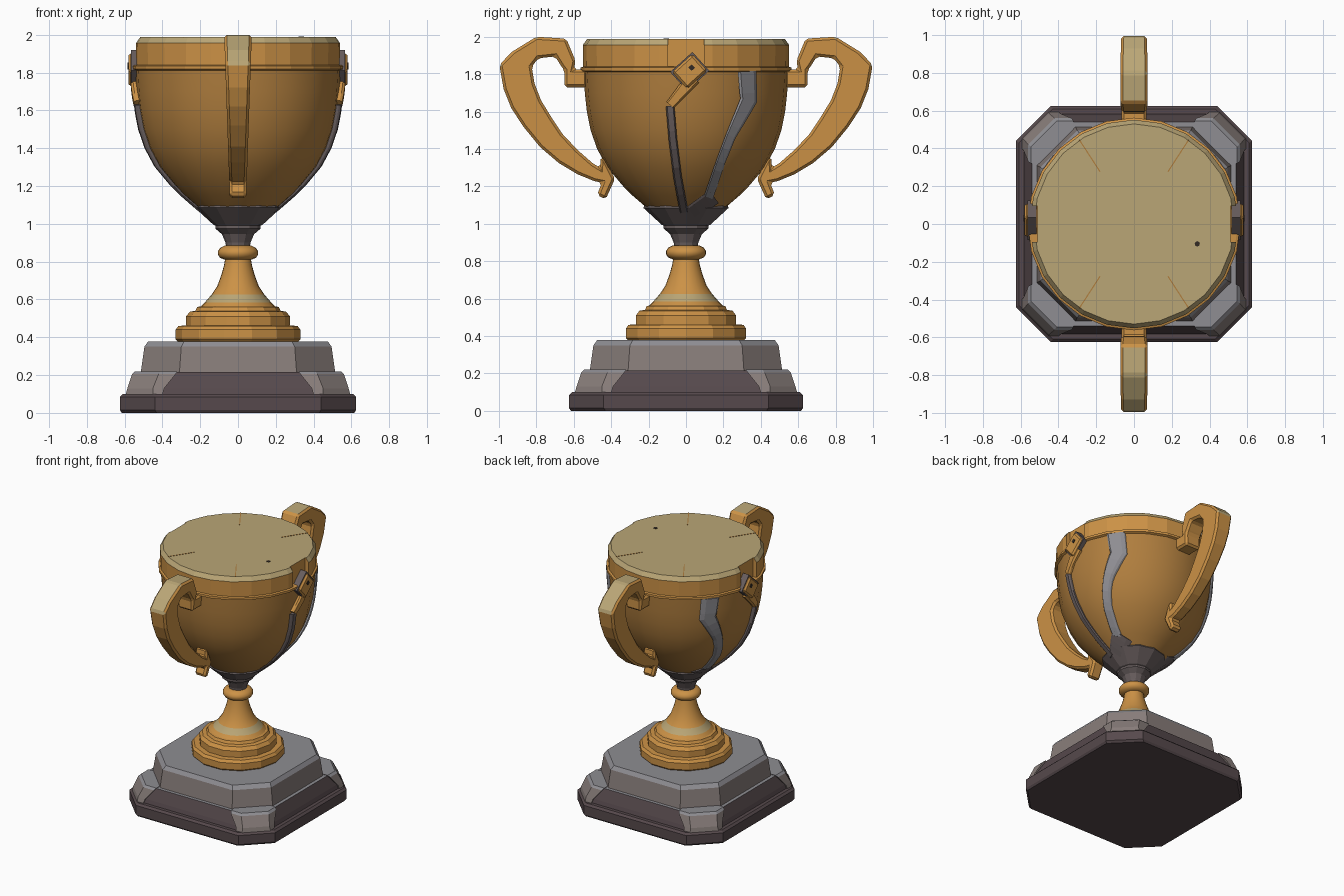
import bpy, bmesh, math
from mathutils import Vector, Matrix

if "Cube" in bpy.data.objects:
    bpy.data.objects.remove(bpy.data.objects["Cube"])


def mat(name, r, g, b):
    m = bpy.data.materials.new(name)
    m.diffuse_color = [((c / 255 + 0.055) / 1.055) ** 2.4 for c in (r, g, b)] + [1]
    m.use_nodes = True
    m.node_tree.nodes["Principled BSDF"].inputs["Base Color"].default_value = m.diffuse_color
    return m


GOLD = mat("gold", 204, 146, 70)
BOWL = mat("deep_gold", 176, 126, 62)
TAN = mat("worn_tan", 186, 166, 118)
GREY = mat("cool_grey", 142, 141, 146)
STONE = mat("warm_grey", 136, 125, 122)
DARK = mat("dark_stone", 86, 73, 76)
IRON = mat("dark_iron", 104, 94, 94)
BLACK = mat("crack_black", 50, 42, 36)


def loft(name, rings, mats, rule=None, smooth=None, bevel=0, mirror=None):
    """Skin a closed solid through rings of 3D points."""
    bm = bmesh.new()
    vr = [[bm.verts.new(p) for p in r] for r in rings]
    n = len(vr[0])
    for a, b in zip(vr, vr[1:]):
        for i in range(n):
            j = (i + 1) % n
            bm.faces.new((a[i], a[j], b[j], b[i]))
    bm.faces.new(vr[0])
    bm.faces.new(vr[-1])
    bmesh.ops.recalc_face_normals(bm, faces=bm.faces)
    if rule:
        for f in bm.faces:
            f.material_index = rule(f.calc_center_median(), f.normal)
    me = bpy.data.meshes.new(name)
    bm.to_mesh(me)
    bm.free()
    for m in mats:
        me.materials.append(m)
    ob = bpy.data.objects.new(name, me)
    bpy.context.collection.objects.link(ob)
    if smooth:
        bpy.ops.object.select_all(action='DESELECT')
        ob.select_set(True)
        bpy.context.view_layer.objects.active = ob
        bpy.ops.object.shade_smooth_by_angle(angle=math.radians(smooth))
    if bevel:
        b = ob.modifiers.new("bevel", 'BEVEL')
        b.width, b.segments, b.limit_method = bevel, 1, 'ANGLE'
    if mirror:
        m = ob.modifiers.new("mirror", 'MIRROR')
        m.use_axis = mirror
    return ob


def lathe(name, profile, mats, n=24, **kw):
    return loft(name, [[(r * math.cos(2 * math.pi * i / n), r * math.sin(2 * math.pi * i / n), z)
                        for i in range(n)] for r, z in profile], mats, **kw)


def octagon(h, c, z):
    return [(x, y, z) for x, y in ((h, -c), (h, c), (c, h), (-c, h), (-h, c), (-h, -c), (-c, -h), (c, -h))]


def box(name, centre, size, m, rot=None, **kw):
    sx, sy, sz = (s / 2 for s in size)
    rot = rot or Matrix.Identity(3)
    rings = [[Vector(centre) + rot @ Vector((x, y, z)) for x, y in ((-sx, -sy), (sx, -sy), (sx, sy), (-sx, sy))]
             for z in (-sz, sz)]
    return loft(name, rings, [m], **kw)


# Plinth: slab, recessed middle tier with four raised corners, upper octagon
loft("base_slab", [octagon(.615, .43, 0), octagon(.625, .44, .015), octagon(.625, .44, .085),
                   octagon(.61, .43, .1)], [DARK])
loft("base_middle", [octagon(.585, .42, .095), octagon(.575, .42, .13), octagon(.54, .39, .215)], [DARK, GREY],
     rule=lambda c, n: 1 if n.z > .9 else 0)


def corner(h, c, s, z):
    return [(s, .3, z), (s, h, z), (c, h, z), (h, c, z), (h, s, z), (.3, s, z)]


loft("base_corner", [corner(.595, .45, .40, .095), corner(.585, .45, .39, .13), corner(.56, .42, .33, .205),
                     corner(.545, .41, .32, .22)],
     [STONE, GREY], rule=lambda c, n: 1 if n.z > .7 else 0, mirror=(True, True, False))
loft("base_upper", [octagon(.515, .31, .21), octagon(.495, .3, .35), octagon(.475, .285, .378)], [STONE, GREY],
     rule=lambda c, n: 1 if n.z > .5 else 0)

# Stepped foot, flared stem and ring
lathe("foot", [(.315, .375), (.33, .39), (.33, .44), (.315, .46), (.275, .462), (.275, .51), (.255, .535),
               (.225, .54), (.215, .56), (.19, .565)], [GOLD], n=14)
lathe("stem", [(.205, .555), (.175, .585), (.14, .625), (.11, .67), (.088, .73), (.074, .78), (.066, .83)],
      [GOLD, TAN], rule=lambda c, n: 1 if .57 < c.z < .64 and n.z > 0 else 0, smooth=40)
lathe("stem_ring", [(.07, .81), (.095, .82), (.107, .838), (.107, .855), (.095, .872), (.07, .885)],
      [GOLD], smooth=40)

# Neck and grey collar under the bowl
lathe("neck", [(.062, .87), (.066, .9), (.085, .945), (.12, .975), (.12, .99)], [IRON], n=12)
lathe("collar", [(.105, .985), (.13, .995), (.228, 1.085), (.222, 1.1), (.18, 1.1)], [IRON], n=12)

# Bowl
PROFILE = [(.11, 1.0), (.215, 1.09), (.285, 1.15), (.335, 1.2), (.42, 1.3), (.475, 1.4), (.51, 1.5),
           (.53, 1.6), (.541, 1.7), (.548, 1.83)]
lathe("bowl", PROFILE, [BOWL], smooth=30)

# Closed rim with a lip, notched on both sides for the clasps
rim = lathe("rim", [(.545, 1.81), (.563, 1.818), (.563, 1.835), (.55, 1.84), (.552, 1.955), (.53, 1.987)],
            [GOLD, TAN], rule=lambda c, n: 1 if n.z > .3 and c.z > 1.9 else 0)
for s in (-1, 1):
    cutter = box("notch_cutter", (s * .6, 0, 1.93), (.18, .19, .18), GOLD)
    cutter.hide_render = True
    cutter.hide_viewport = True
    cutter.display_type = 'WIRE'
    b = rim.modifiers.new("notch", 'BOOLEAN')
    b.operation, b.object, b.solver = 'DIFFERENCE', cutter, 'EXACT'

# Scratches and a small hole on the top
for i, a in enumerate((57, 123, 237, 303)):
    box("top_scratch", (.43 * math.cos(math.radians(a)), .43 * math.sin(math.radians(a)), 1.987),
        (.2, .006, .004), BOWL, Matrix.Rotation(math.radians(a), 3, 'Z'))
lathe("top_hole", [(.014, 1.984), (.014, 1.99)], [BLACK], n=8).location = (.335, -.105, 0)

# Handles: side outline lofted across x, narrower towards the bottom
OUTLINE = [(.53, 1.73), (.65, 1.73), (.65, 1.82), (.665, 1.84), (.70, 1.895), (.79, 1.885), (.825, 1.84),
           (.81, 1.75), (.775, 1.66), (.72, 1.57), (.66, 1.48), (.58, 1.395), (.5, 1.325), (.46, 1.30),
           (.455, 1.36), (.43, 1.34), (.38, 1.24), (.43, 1.13), (.475, 1.155), (.45, 1.22), (.49, 1.228),
           (.58, 1.265), (.68, 1.325), (.78, 1.41), (.87, 1.52), (.935, 1.62), (.975, 1.72), (.998, 1.85),
           (.93, 1.92), (.80, 2.0), (.64, 1.99), (.59, 1.87), (.60, 1.825), (.53, 1.825)]


def handle_side(s):
    return [(s * (.043 + .03 * (z - 1.13) / .87), y, z) for y, z in OUTLINE]


loft("handle", [handle_side(-1), handle_side(1)], [GOLD, TAN],
     rule=lambda c, n: 1 if n.z > .45 and c.z > 1.87 else 0, bevel=.014, mirror=(False, True, False))


# Straps that hug the bowl on both x sides
def bowl_radius(z):
    for (r0, z0), (r1, z1) in zip(PROFILE, PROFILE[1:]):
        if z <= z1:
            return r0 + (r1 - r0) * (z - z0) / (z1 - z0)
    return PROFILE[-1][0]


def strap(name, path, lift, m):
    pts = []
    for a, b in zip(path, path[1:]):
        pts += [Vector(a).lerp(Vector(b), k / 4) for k in range(4)]
    pts.append(Vector(path[-1]))
    rings = []
    for i, p in enumerate(pts):
        d = pts[min(i + 1, len(pts) - 1)] - pts[max(i - 1, 0)]
        side = Vector((-d.y, d.x)).normalized() * p.z / 2
        ring = []
        for k, up in ((-1, -.02), (-1, lift * .5), (-.7, lift), (.7, lift), (1, lift * .5), (1, -.02)):
            y, z = p.x + k * side.x, p.y + k * side.y
            ring.append((math.sqrt(max(bowl_radius(z) ** 2 - y * y, .0004)) + up, y, z))
        rings.append(ring)
    loft(name, rings, [m], mirror=(True, False, False))


strap("long_strap", [(-.085, 1.63, .045), (-.07, 1.45, .045), (-.045, 1.25, .045), (-.01, 1.06, .045)], .022, IRON)
strap("clasp_strap", [(.04, 1.78, .08), (-.085, 1.635, .05)], .024, GOLD)
strap("wide_strap", [(.327, 1.815, .1), (.335, 1.66, .09), (.24, 1.47, .055), (.185, 1.33, .05), (.12, 1.14, .05)],
      .02, GREY)
strap("collar_tab", [(.03, 1.06, .08), (.15, 1.145, .085)], .018, IRON)

# Clasps: tilted plate with a dark pin
tilt = Matrix.Rotation(math.radians(42), 3, 'X')
box("clasp_backing", (.54, .02, 1.815), (.05, .16, .135), IRON, tilt, mirror=(True, False, False))
box("clasp_plate", (.56, .02, 1.815), (.04, .145, .12), GOLD, tilt, bevel=.012, mirror=(True, False, False))
box("clasp_pin", (.58, .03, 1.835), (.008, .025, .025), BLACK, tilt, mirror=(True, False, False))
